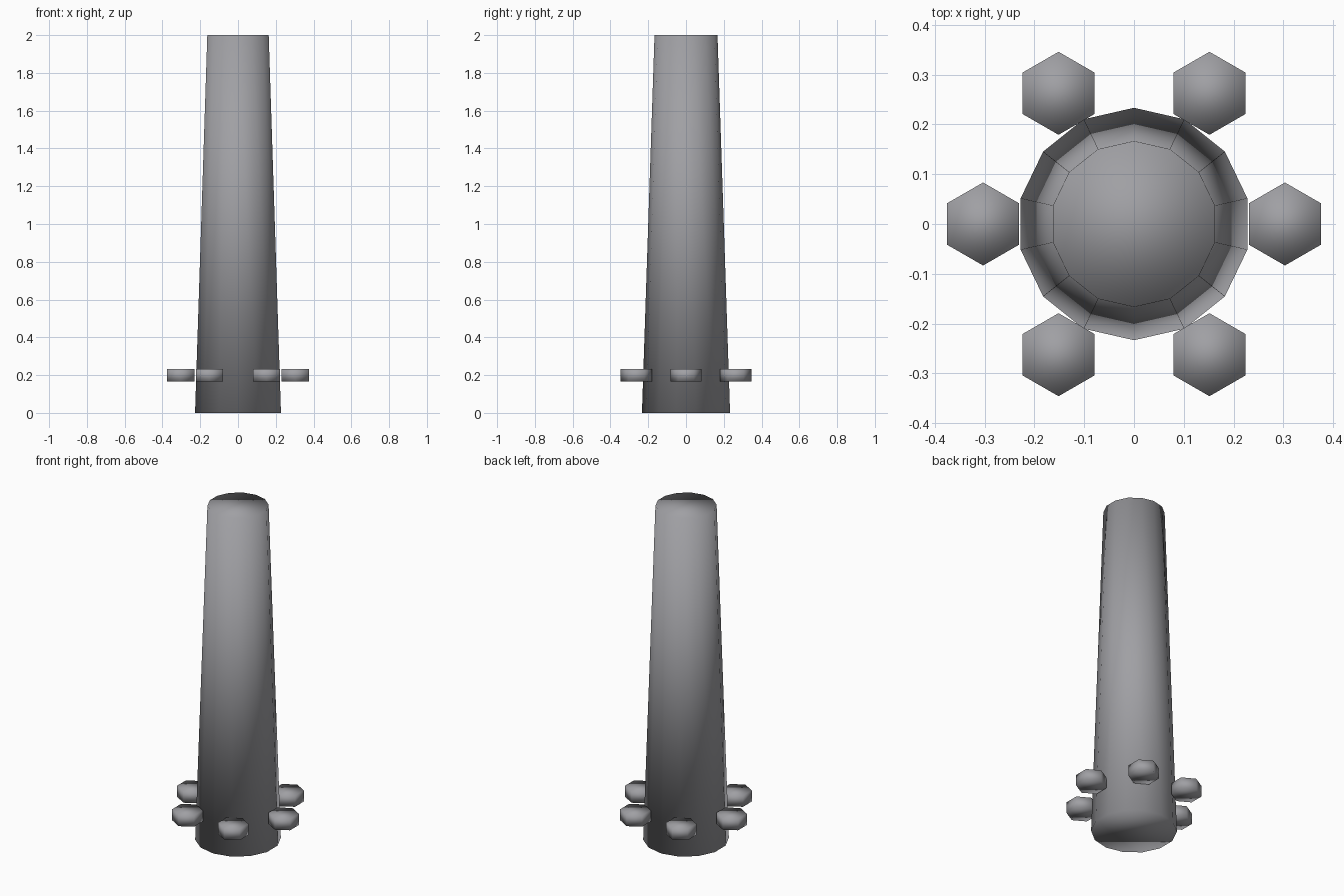
import bpy
from math import cos, sin, radians

if "Cube" in bpy.data.objects:
    bpy.data.objects.remove(bpy.data.objects["Cube"])

# Dark grey shared by all parts
dark_grey = bpy.data.materials.new("dark_grey")
dark_grey.diffuse_color = (0.35, 0.35, 0.37, 1)
dark_grey.use_nodes = True
dark_grey.node_tree.nodes["Principled BSDF"].inputs["Base Color"].default_value = dark_grey.diffuse_color


def smooth_prism(name, sides, r_bottom, r_top, height, location):
    """Capped low-poly prism, smooth shaded across all edges."""
    bpy.ops.mesh.primitive_cone_add(vertices=sides, radius1=r_bottom, radius2=r_top,
                                    depth=height, location=location)
    obj = bpy.context.object
    obj.name = name
    obj.data.materials.append(dark_grey)
    bpy.ops.object.shade_smooth()
    return obj


# Tapered column
smooth_prism("column", 14, 0.2333, 0.1667, 2.0, (0, 0, 1.0))

# Ring of hexagonal studs around the base, all facing the same way
for i in range(6):
    a = radians(60 * i)
    smooth_prism(f"base_stud_{i + 1}", 6, 0.0833, 0.0833, 0.0667,
                 (0.303 * cos(a), 0.303 * sin(a), 0.2))
